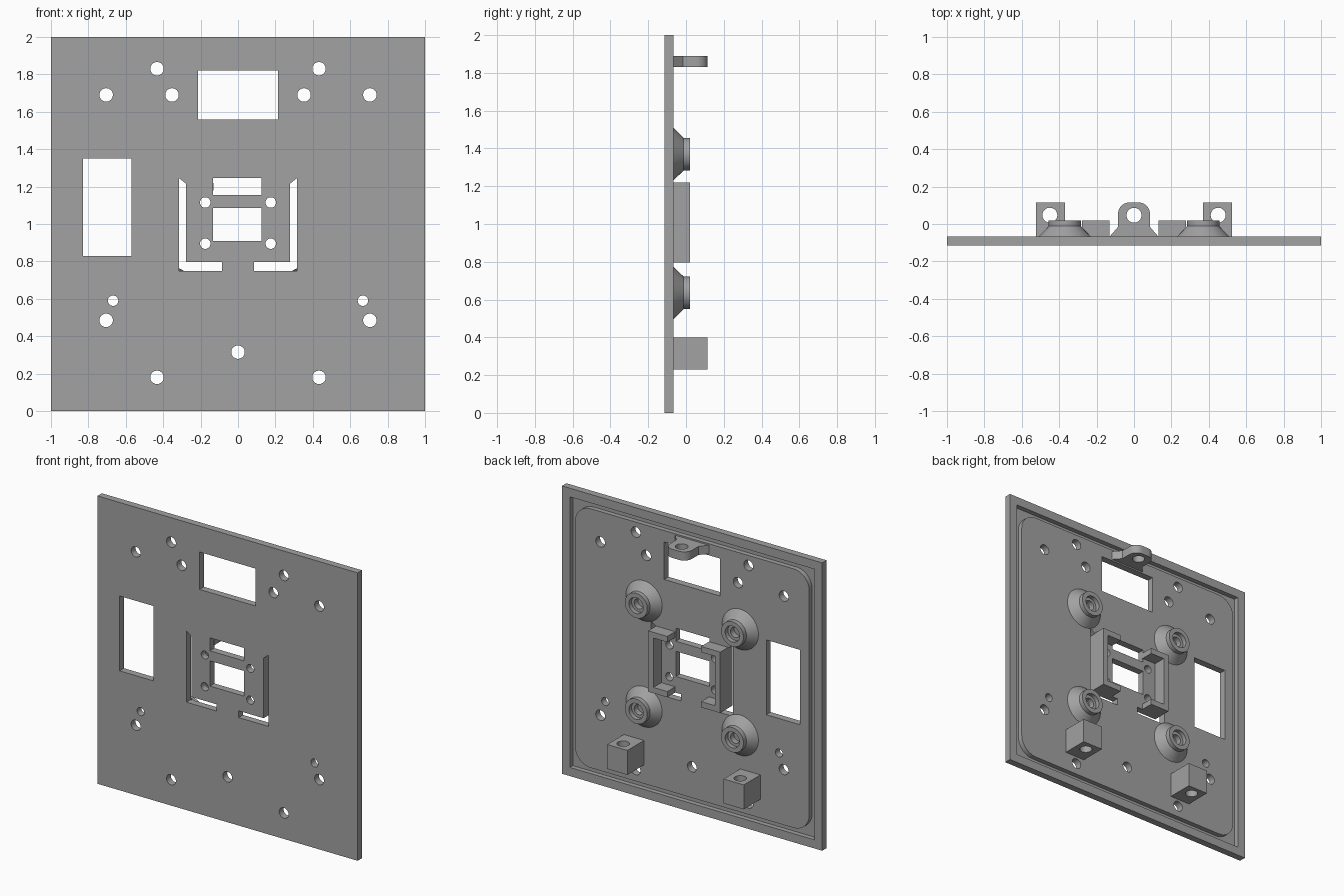
import bpy, bmesh, math
from mathutils import Matrix, Vector

if "Cube" in bpy.data.objects:
    bpy.data.objects.remove(bpy.data.objects["Cube"], do_unlink=True)

grey = bpy.data.materials.new("warm grey plastic")
grey.use_nodes = True
colour = (0.36, 0.36, 0.36, 1)
grey.diffuse_color = colour
grey.node_tree.nodes["Principled BSDF"].inputs["Base Color"].default_value = colour

FRONT, BACK = -0.115, -0.067      # plate faces
GROOVE = -0.1                     # floor of the seal groove
SEAT = BACK - 0.01                # parts sink slightly into the plate


def finish(name, bm):
    bmesh.ops.recalc_face_normals(bm, faces=bm.faces)
    mesh = bpy.data.meshes.new(name)
    bm.to_mesh(mesh)
    bm.free()
    mesh.materials.append(grey)
    ob = bpy.data.objects.new(name, mesh)
    bpy.context.collection.objects.link(ob)
    return ob


def extrude(bm, points, offset):
    face = bm.faces.new([bm.verts.new(p) for p in points])
    new = bmesh.ops.extrude_face_region(bm, geom=[face])["geom"]
    bmesh.ops.translate(bm, vec=offset, verts=[v for v in new if isinstance(v, bmesh.types.BMVert)])


def slab(bm, outline, y0, y1):
    """Extrude an x-z outline along y."""
    extrude(bm, [(x, y0, z) for x, z in outline], Vector((0, y1 - y0, 0)))


def rect(x0, x1, z0, z1):
    return [(x0, z0), (x1, z0), (x1, z1), (x0, z1)]


def circle(x, z, r, n=32):
    return [(x + r * math.cos(2 * math.pi * i / n), z + r * math.sin(2 * math.pi * i / n)) for i in range(n)]


def rounded(cx, cz, half, r, n=10):
    pts = []
    for q, (sx, sz) in enumerate([(1, 1), (-1, 1), (-1, -1), (1, -1)]):
        for i in range(n + 1):
            a = math.pi / 2 * (q + i / n)
            pts.append((cx + sx * (half - r) + r * math.cos(a), cz + sz * (half - r) + r * math.sin(a)))
    return pts


def cut(target, cutter):
    mod = target.modifiers.new("cut", "BOOLEAN")
    mod.object, mod.operation, mod.solver = cutter, "DIFFERENCE", "EXACT"
    bpy.context.view_layer.update()
    deps = bpy.context.evaluated_depsgraph_get()
    mesh = bpy.data.meshes.new_from_object(target.evaluated_get(deps))
    target.modifiers.clear()
    target.data = mesh
    bpy.data.objects.remove(cutter, do_unlink=True)


def smooth(ob):
    bpy.ops.object.select_all(action="DESELECT")
    ob.select_set(True)
    bpy.context.view_layer.objects.active = ob
    bpy.ops.object.shade_smooth_by_angle(angle=math.radians(30))


def single(name, outline, y0, y1):
    bm = bmesh.new()
    slab(bm, outline, y0, y1)
    return finish(name, bm)


# Plate with a seal groove around a rounded pad
plate = single("plate", rect(-1, 1, 0, 2), FRONT, BACK)
groove = single("groove_cutter", rect(-0.94, 0.94, 0.06, 1.94), GROOVE, 0)
cut(groove, single("pad_cutter", rounded(0, 1, 0.9, 0.12), -0.2, 0.1))
cut(plate, groove)

# Windows, slots and screw holes through the plate
bm = bmesh.new()
outlines = [rect(-0.215, 0.215, 1.56, 1.82), rect(-0.83, -0.57, 0.83, 1.35),
            rect(-0.135, 0.125, 1.155, 1.245), rect(-0.135, 0.125, 0.91, 1.085),
            circle(0, 0.315, 0.036)]
for s in (-1, 1):
    outlines.append([(s * x, z) for x, z in
                     [(0.085, 0.75), (0.315, 0.75), (0.315, 1.245), (0.277, 1.215), (0.277, 0.797), (0.085, 0.797)]])
    for x, z in [(0.433, 1.83), (0.705, 1.69), (0.353, 1.69), (0.705, 0.485), (0.433, 0.18)]:
        outlines.append(circle(s * x, z, 0.036))
    for x, z in [(0.668, 0.59), (0.175, 1.115), (0.175, 0.895)]:
        outlines.append(circle(s * x, z, 0.028))
for outline in outlines:
    slab(bm, outline, -0.2, 0.1)
cut(plate, finish("hole_cutter", bm))
smooth(plate)

# Conical bosses with a stepped blind bore, spun around the y axis
profile = [(0.14, SEAT), (0.14, BACK), (0.086, -0.012), (0.086, 0.02), (0.055, 0.02),
           (0.055, -0.01), (0.035, -0.01), (0.035, -0.05), (0, -0.05)]
for side, s in (("left", 1), ("right", -1)):
    for level, z in (("upper", 1.37), ("lower", 0.635)):
        bm = bmesh.new()
        verts = [bm.verts.new((r, y, 0)) for r, y in profile]
        edges = [bm.edges.new(pair) for pair in zip(verts, verts[1:])]
        bmesh.ops.spin(bm, geom=verts + edges, cent=(0, 0, 0), axis=(0, 1, 0),
                       angle=2 * math.pi, steps=40, use_merge=True)
        bmesh.ops.remove_doubles(bm, verts=bm.verts, dist=1e-4)
        bm.transform(Matrix.Translation((s * 0.37, 0, z)))
        smooth(finish(f"{level}_{side}_boss", bm))

# Sensor holder: a C-shaped bracket on each side
for side, s in (("left", 1), ("right", -1)):
    c_shape = [(0.13, 0.797), (0.277, 0.797), (0.277, 1.22), (0.13, 1.22),
               (0.13, 1.18), (0.237, 1.18), (0.237, 0.837), (0.13, 0.837)]
    single(f"{side}_sensor_bracket", [(s * x, z) for x, z in c_shape], SEAT, 0.02)


def lug(name, outline, z0, z1, hole_x):
    """Extrude an x-y outline upward and drill it vertically."""
    bm = bmesh.new()
    extrude(bm, [(x, y, z0) for x, y in outline], Vector((0, 0, z1 - z0)))
    ob = finish(name, bm)
    bm = bmesh.new()
    extrude(bm, [(x, y, z0 - 0.1) for x, y in circle(hole_x, 0.047, 0.04)], Vector((0, 0, z1 - z0 + 0.2)))
    cut(ob, finish("drill", bm))
    smooth(ob)


# Lower mounting blocks
for side, s in (("left", 1), ("right", -1)):
    lug(f"{side}_mounting_block", [(s * x, y) for x, y in rect(0.37, 0.525, SEAT, 0.115)], 0.23, 0.4, s * 0.45)

# Upper lug with flared foot and rounded end
half = [(0.13, SEAT), (0.13, BACK), (0.085, -0.015)]
half += [(0.025 + 0.06 * math.cos(math.radians(a)), 0.055 + 0.06 * math.sin(math.radians(a)))
         for a in range(0, 91, 10)]
lug("upper_lug", half + [(-x, y) for x, y in reversed(half)], 1.83, 1.89, 0)
